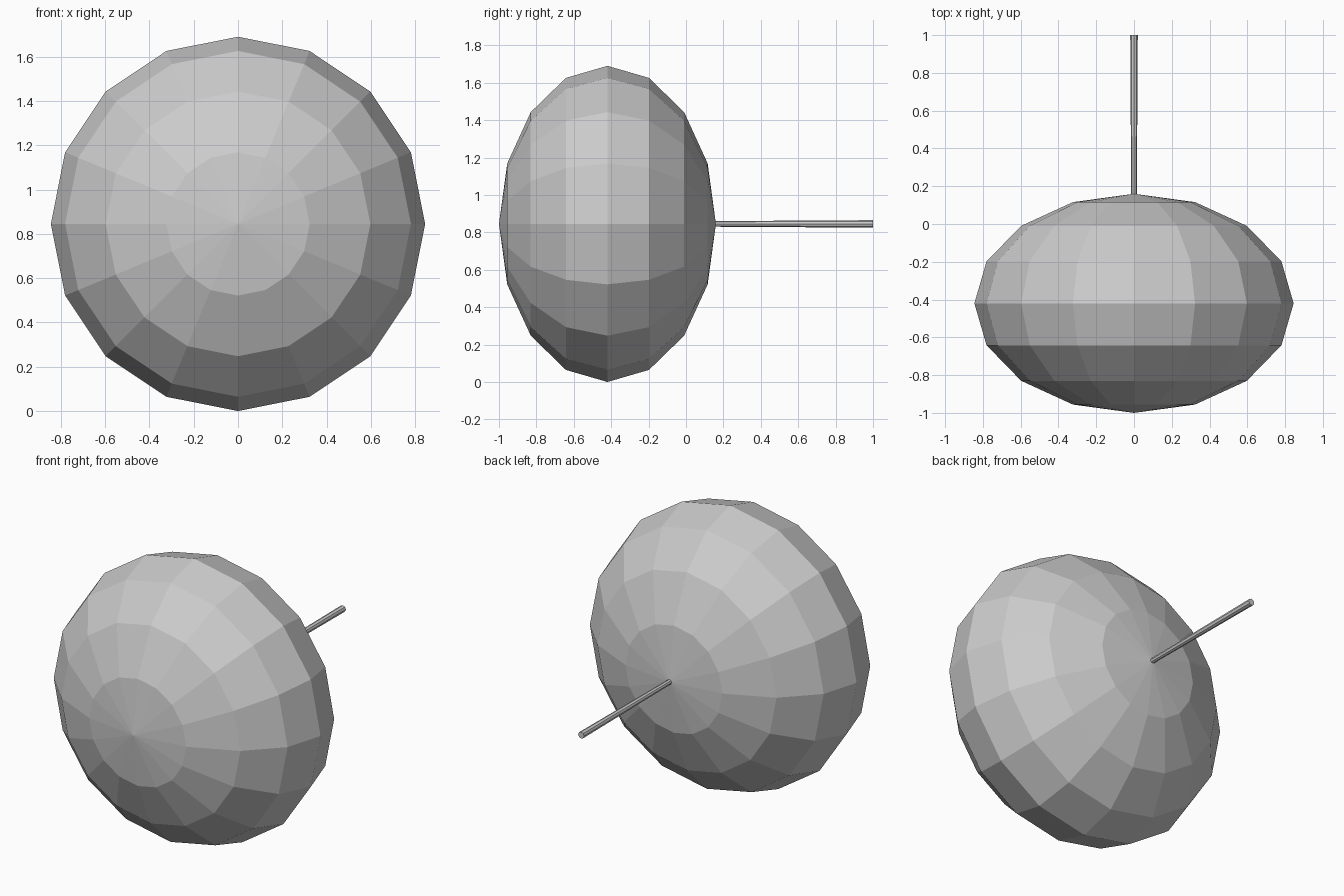
import bpy
from math import pi

if "Cube" in bpy.data.objects:
    bpy.data.objects.remove(bpy.data.objects["Cube"])

R = 0.845          # body radius, also its height above ground
HALF_DEPTH = 0.58  # body half thickness along y

# Flattened low-poly body, poles facing front and back
bpy.ops.mesh.primitive_uv_sphere_add(segments=16, ring_count=8, radius=1,
                                     location=(0, HALF_DEPTH - 1, R),
                                     rotation=(-pi / 2, 0, 0))
body = bpy.context.object
body.name = "body"
body.scale = (R, R, HALF_DEPTH)

# Thin rod widening slightly toward its free end
start, end = 0.15, 1.0
bpy.ops.mesh.primitive_cone_add(vertices=8, radius1=0.015, radius2=0.02,
                                depth=end - start,
                                location=(0, (start + end) / 2, R),
                                rotation=(-pi / 2, 0, 0))
rod = bpy.context.object
rod.name = "rod"

# Bake rotation and scale, keep flat faces
for part in (body, rod):
    bpy.ops.object.select_all(action='DESELECT')
    part.select_set(True)
    bpy.context.view_layer.objects.active = part
    bpy.ops.object.transform_apply(location=False, rotation=True, scale=True)
    bpy.ops.object.shade_flat()
